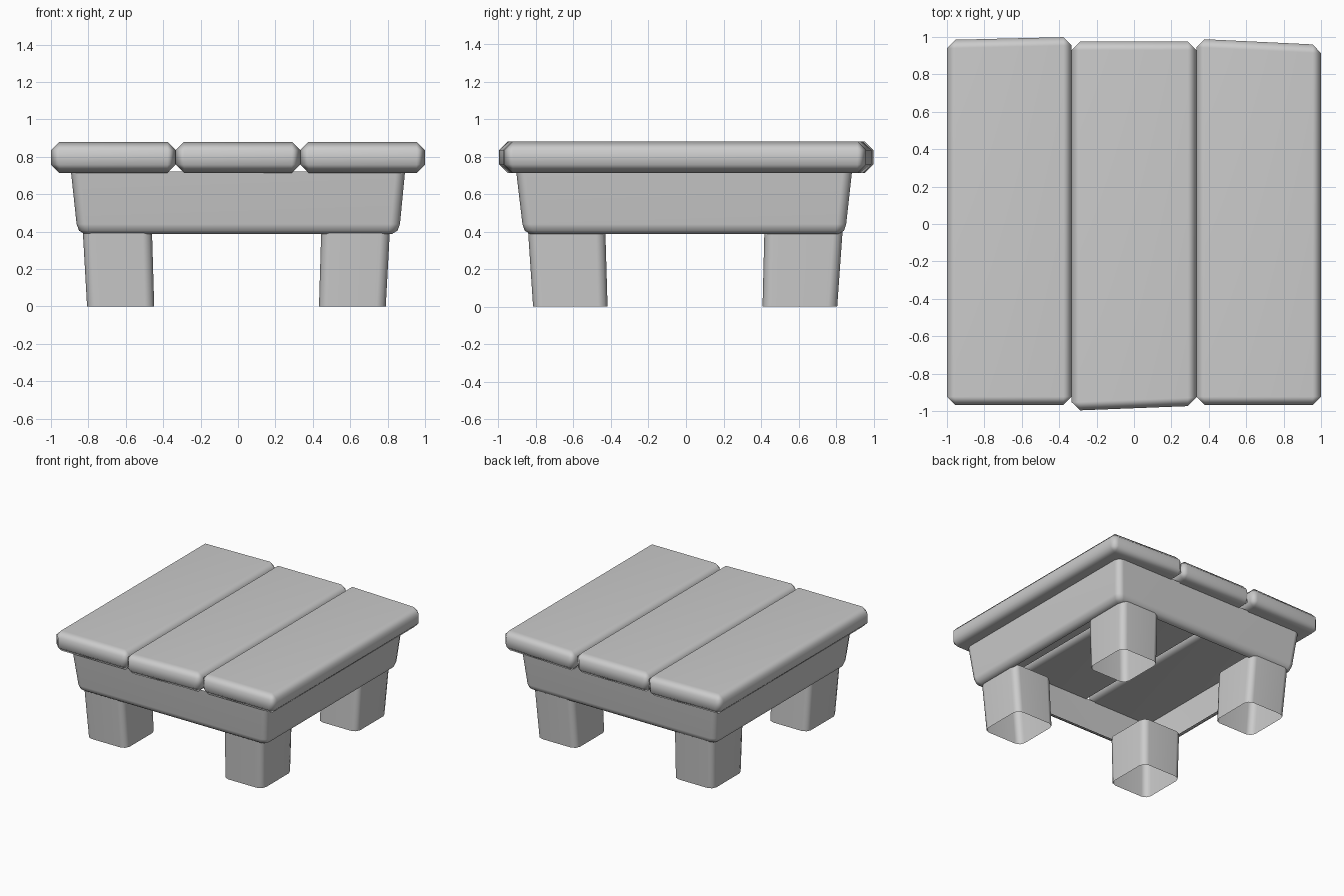
import bpy
import bmesh
from math import cos, sin, pi

if "Cube" in bpy.data.objects:
    bpy.data.objects.remove(bpy.data.objects["Cube"])


def finish(name, bm, angle=60):
    bmesh.ops.recalc_face_normals(bm, faces=bm.faces[:])
    me = bpy.data.meshes.new(name)
    bm.to_mesh(me)
    bm.free()
    ob = bpy.data.objects.new(name, me)
    bpy.context.collection.objects.link(ob)
    bpy.ops.object.select_all(action='DESELECT')
    ob.select_set(True)
    bpy.context.view_layer.objects.active = ob
    bpy.ops.object.shade_smooth_by_angle(angle=angle * pi / 180)
    # Keep the large faces looking flat
    mod = ob.modifiers.new("weighted_normals", 'WEIGHTED_NORMAL')
    mod.keep_sharp = True
    return ob


def plank(name, x0, x1, front, back):
    """Bevelled board; front/back hold the y of the left and right corner."""
    bm = bmesh.new()
    bmesh.ops.create_cube(bm, size=2)
    for v in bm.verts:
        side = 1 if v.co.x > 0 else 0
        v.co = (x1 if side else x0,
                (back if v.co.y > 0 else front)[side],
                0.88 if v.co.z > 0 else 0.713)
    bmesh.ops.bevel(bm, geom=bm.edges[:], offset=0.045, segments=1,
                    affect='EDGES', profile=0.5)
    return finish(name, bm)


def tube(name, rings, seg=2, cap=False):
    """Open tube through rounded rectangles (x0, x1, y0, y1, z, radius)."""
    bm = bmesh.new()
    loops = []
    for x0, x1, y0, y1, z, r in rings:
        loop = []
        corners = [(x1 - r, y1 - r), (x0 + r, y1 - r),
                   (x0 + r, y0 + r), (x1 - r, y0 + r)]
        for q, (cx, cy) in enumerate(corners):
            for s in range(seg + 1):
                a = (q + s / seg) * pi / 2
                loop.append(bm.verts.new((cx + r * cos(a), cy + r * sin(a), z)))
        loops.append(loop)
    for a, b in zip(loops, loops[1:]):
        n = len(a)
        for i in range(n):
            j = (i + 1) % n
            bm.faces.new((a[i], a[j], b[j], b[i]))
    if cap:
        bm.faces.new(loops[-1])
    return finish(name, bm)


# Table top: three slightly uneven boards
plank("left_plank", -1.0, -0.333, (-0.968, -0.968), (0.984, 1.0))
plank("middle_plank", -0.333, 0.333, (-0.998, -0.972), (0.975, 0.975))
plank("right_plank", 0.333, 1.0, (-0.968, -0.968), (0.99, 0.958))

# Apron: hollow tapered frame with a rounded lower lip
tube("apron", [
    (-0.893, 0.893, -0.905, 0.885, 0.72, 0.05),
    (-0.863, 0.866, -0.872, 0.854, 0.44, 0.05),
    (-0.85, 0.853, -0.86, 0.842, 0.405, 0.045),
    (-0.822, 0.825, -0.832, 0.814, 0.388, 0.03),
    (-0.80, 0.80, -0.81, 0.79, 0.388, 0.02),
])

# Legs: tapered posts, closed on top and open underneath
legs_x = {"left": ((-0.807, -0.448), (-0.83, -0.46)),
          "right": ((0.433, 0.79), (0.445, 0.812))}
legs_y = {"front": ((-0.815, -0.418), (-0.842, -0.43)),
          "back": ((0.408, 0.806), (0.418, 0.835))}
for fx, (xb, xt) in legs_x.items():
    for fy, (yb, yt) in legs_y.items():
        tube(f"{fy}_{fx}_leg", [(*xb, *yb, 0.0, 0.05),
                                (*xt, *yt, 0.405, 0.05)], cap=True)
